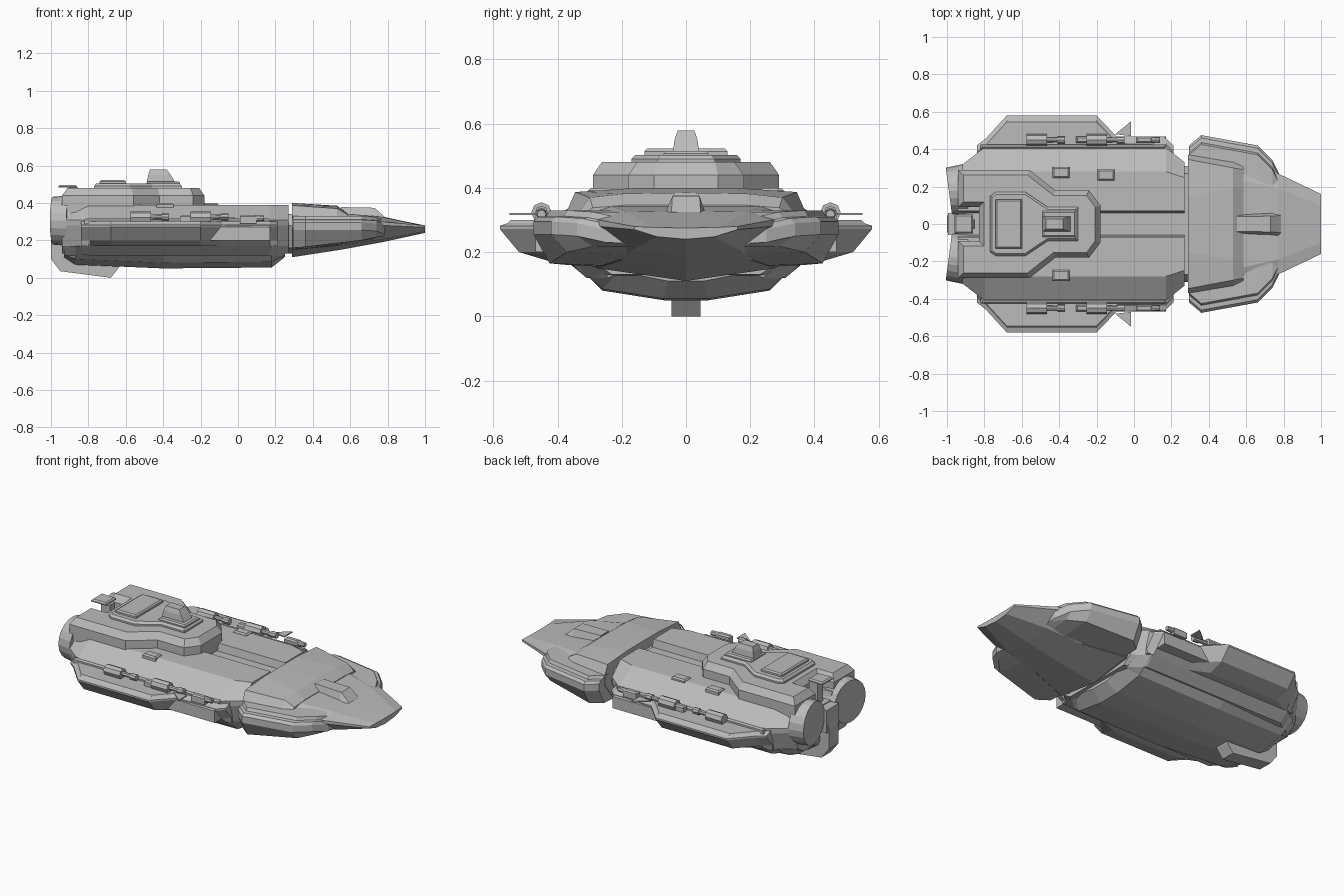
import bpy, bmesh, math
from mathutils import Matrix, Vector

cube = bpy.data.objects.get("Cube")
if cube:
    bpy.data.objects.remove(cube)

hull_grey = bpy.data.materials.new("hull grey")
hull_grey.use_nodes = True
GREY = (0.5, 0.5, 0.5, 1)
hull_grey.diffuse_color = GREY
hull_grey.node_tree.nodes["Principled BSDF"].inputs["Base Color"].default_value = GREY
SIDES = (("front", -1), ("back", 1))


def finish(name, bm):
    bmesh.ops.recalc_face_normals(bm, faces=bm.faces)
    mesh = bpy.data.meshes.new(name)
    bm.to_mesh(mesh)
    bm.free()
    mesh.materials.append(hull_grey)
    ob = bpy.data.objects.new(name, mesh)
    bpy.context.collection.objects.link(ob)
    return ob


def skin(name, rings):
    """Join rings of equal length and cap both ends."""
    bm = bmesh.new()
    loops = [[bm.verts.new(p) for p in ring] for ring in rings]
    n = len(loops[0])
    for a, b in zip(loops, loops[1:]):
        for i in range(n):
            j = (i + 1) % n
            bm.faces.new((a[i], a[j], b[j], b[i]))
    bm.faces.new(loops[0])
    bm.faces.new(loops[-1])
    return finish(name, bm)


def mirrored(half):
    """Close a half section, listed from the centre line outwards and back."""
    return half + [(a, b) for a, b in reversed(half) if a > 0]


def mirror_y(pts):
    return [(y * -1 if y else 0, z) for y, z in pts]


def hull_loft(name, sections):
    rings = []
    for x, half in sections:
        ring = half + [(-y, z) for y, z in reversed(half) if y > 0]
        rings.append([(x, y, z) for y, z in ring])
    return skin(name, rings)


def side_loft(name, sections):
    for side, s in SIDES:
        skin(f"{side}_{name}", [[(x, s * y, z) for y, z in sec] for x, sec in sections])


def inset(pts, d):
    """Mitred inward offset of a closed outline."""
    area = sum(a[0] * b[1] - b[0] * a[1] for a, b in zip(pts, pts[1:] + pts[:1]))
    sign = 1 if area > 0 else -1
    out = []
    for i, p in enumerate(pts):
        p = Vector(p)
        u = (p - Vector(pts[i - 1])).normalized()
        v = (Vector(pts[(i + 1) % len(pts)]) - p).normalized()
        nu, nv = Vector((-u.y, u.x)) * sign, Vector((-v.y, v.x)) * sign
        out.append(tuple(p + (nu + nv) * d / (1 + nu.dot(nv))))
    return out


def deck(name, half, levels):
    """Symmetric plan outline stacked at (height, inset) levels."""
    outline = half + [(x, -y) for x, y in reversed(half) if y > 0]
    return skin(name, [[(x, y, z) for x, y in inset(outline, d)] for z, d in levels])


def box(name, x0, x1, y0, y1, z0, z1, chamfer=0.008):
    rect = [(x0, y0), (x1, y0), (x1, y1), (x0, y1)]
    return skin(name, [[(x, y, z) for x, y in inset(rect, d)]
                       for z, d in ((z0, 0), (z1 - chamfer, 0), (z1, chamfer))])


def tube(name, x0, x1, y, z, r0, r1, sides, yaw=0):
    bm = bmesh.new()
    mid = Vector(((x0 + x1) / 2, y, z))
    turn = Matrix.Rotation(yaw, 4, "Z") @ Matrix.Rotation(math.pi / 2, 4, "Y")
    bmesh.ops.create_cone(bm, cap_ends=True, segments=sides, radius1=r0, radius2=r1,
                          depth=x1 - x0, matrix=Matrix.Translation(mid) @ turn)
    return finish(name, bm)


# Main body with a trench along its spine
def body(w, low):
    s = w - 0.41
    return [(0, .345), (.06, .345), (.07, .39), (.28 + s * .4, .39), (w, .31),
            (w, .28), (w - .04, .17), (w - .1, low), (0, low)]


hull_loft("main_hull", [(-.94, body(.3, .13)), (-.8, body(.41, .12)),
                        (.17, body(.41, .12)), (.27, body(.33, .13))])
hull_loft("neck", [(x, [(0, .34), (.27, .34), (.31, .28), (.26, .16), (0, .13)])
                   for x in (.24, .32)])


# Faceted belly
def belly(k, low):
    return [(0, .17), (.37 * k, .17), (.3 * k, .12), (.26 * k, low + .03),
            (.07 * k, low), (0, low)]


hull_loft("belly", [(-.93, belly(.72, .11)), (-.87, belly(.9, .07)), (-.4, belly(1, .05)),
                    (.18, belly(1, .055)), (.25, belly(.8, .11))])


# Side sponsons, their panels and edge fins
def sponson(w):
    return [(.37, .3), (w - .035, .3), (w - .025, .29), (w, .282), (w, .272),
            (w - .06, .2), (max(.37, w - .16), .17), (.35, .17)]


side_loft("sponson", [(x, sponson(w)) for x, w in
                      ((-.84, .42), (-.79, .46), (-.68, .58), (-.2, .58),
                       (-.09, .465), (.17, .46), (.21, .42))])
for side, s in SIDES:
    ys = sorted((s * .4, s * .468))
    box(f"{side}_sponson_panel", -.17, .17, *ys, .2, .28)
    fin = [(-.1, .48), (-.015, .55), (-.015, .47)]
    skin(f"{side}_edge_fin", [[(x, s * y, z) for x, y in fin] for z in (.315, .322)])

# Gun rows along the shoulders
for side, s in SIDES:
    y = s * .45
    for i, x in enumerate((-.52, -.2)):
        tube(f"{side}_gun_{i}", x - .055, x + .055, y, .323, .032, .032, 8)
        tube(f"{side}_barrel_{i}", x + .05, x + .15, y, .325, .014, .011, 8)
        tube(f"{side}_muzzle_{i}", x + .11, x + .15, y, .325, .019, .019, 8)
    for x in (-.31, .01):
        box(f"{side}_small_mount", x, x + .09, y - .018, y + .018, .29, .335)
        tube(f"{side}_small_barrel", x + .08, x + .12, y, .322, .012, .012, 8)
    tube(f"{side}_long_barrel", .09, .14, y, .318, .017, .014, 8)
    box(f"{side}_gun_rail", -.82, .17, *sorted((s * .4, s * .425)), .28, .318)

# Stepped superstructure and tower
deck("superstructure", [(-.83, 0), (-.83, .09), (-.94, .09), (-.94, .29), (-.56, .29),
                        (-.42, .18), (-.24, .18), (-.18, .1), (-.18, 0)],
     [(.35, 0), (.44, 0), (.48, .028)])
deck("upper_deck", [(-.77, 0), (-.77, .15), (-.74, .17), (-.58, .17), (-.46, .09),
                    (-.3, .09), (-.3, 0)], [(.47, 0), (.49, 0), (.503, .012)])
box("roof_pad", -.74, -.6, -.13, .13, .49, .522)
box("tower_base", -.49, -.31, -.07, .07, .49, .515)
skin("tower", [[(a, -w, z), (b, -w, z), (b, w, z), (a, w, z)] for a, b, w, z in
               ((-.49, -.33, .042, .5), (-.48, -.36, .036, .55), (-.47, -.38, .026, .578))])
box("stern_plate", -.96, -.86, -.05, .05, .482, .497)
box("stern_post", -.91, -.85, -.025, .025, .34, .485)
for i, (x, y) in enumerate(((-.39, .275), (-.15, .262), (-.39, -.275))):
    box(f"deck_hatch_{i}", x - .045, x + .045, y - .03, y + .03, .37, .4)

# Stern engines and keel
for side, s in SIDES:
    tube(f"{side}_engine", -.99, -.9, s * .18, .305, .128, .135, 20, s * .13)
    tube(f"{side}_engine_collar", -.95, -.88, s * .18, .29, .115, .12, 20, s * .13)
keel = [(-.985, .3), (-1, .22), (-1, .1), (-.95, .035), (-.68, 0), (-.64, .05),
        (-.6, .12), (-.86, .3)]
skin("keel", [[(x, y, z) for x, z in keel] for y in (-.045, .045)])
skin("stern_block", [[(x, y * w, z) for y, z in ((-1, .2), (1, .2), (1, .34), (-1, .34))]
                     for x, w in ((-.995, .06), (-.9, .045))])

# Bow hull narrowing to a flat nose
hull_loft("bow", [
    (.29, [(0, .34), (.24, .34), (.37, .32), (.37, .27), (.28, .15), (0, .11)]),
    (.55, [(0, .345), (.24, .345), (.35, .31), (.35, .28), (.2, .175), (0, .15)]),
    (.77, [(0, .328), (.19, .325), (.27, .3), (.27, .28), (.17, .205), (0, .19)]),
    (1, [(0, .275), (.1, .277), (.16, .28), (.16, .27), (.09, .248), (0, .24)])])
hull_loft("bow_deck", [
    (.29, [(0, .4), (.15, .4), (.345, .387), (.37, .33), (0, .32)]),
    (.53, [(0, .385), (.19, .382), (.3, .37), (.33, .33), (0, .32)]),
    (.585, [(0, .346), (.19, .346), (.29, .338), (.31, .325), (0, .32)])])
skin("bow_block", [[(x, -w, .31), (x, w, .31), (x, w * .65, z), (x, -w * .65, z)]
                   for x, w, z in ((.55, .06, .378), (.73, .065, .374), (.785, .07, .325))])


# Cheek pods with a raised inner panel
def cheek(w, top, low):
    return [(.18, top), (w - .05, top), (w - .04, top - .018), (w - .015, top - .02),
            (w, top - .035), (w, top - .075), (w - .05, low), (.18, low - .01)]


side_loft("cheek_pod", [(x, cheek(w, t, b)) for x, w, t, b in (
    (.295, .42, .33, .16), (.36, .475, .33, .165), (.66, .42, .33, .2),
    (.74, .34, .325, .218), (.785, .25, .305, .228))])
